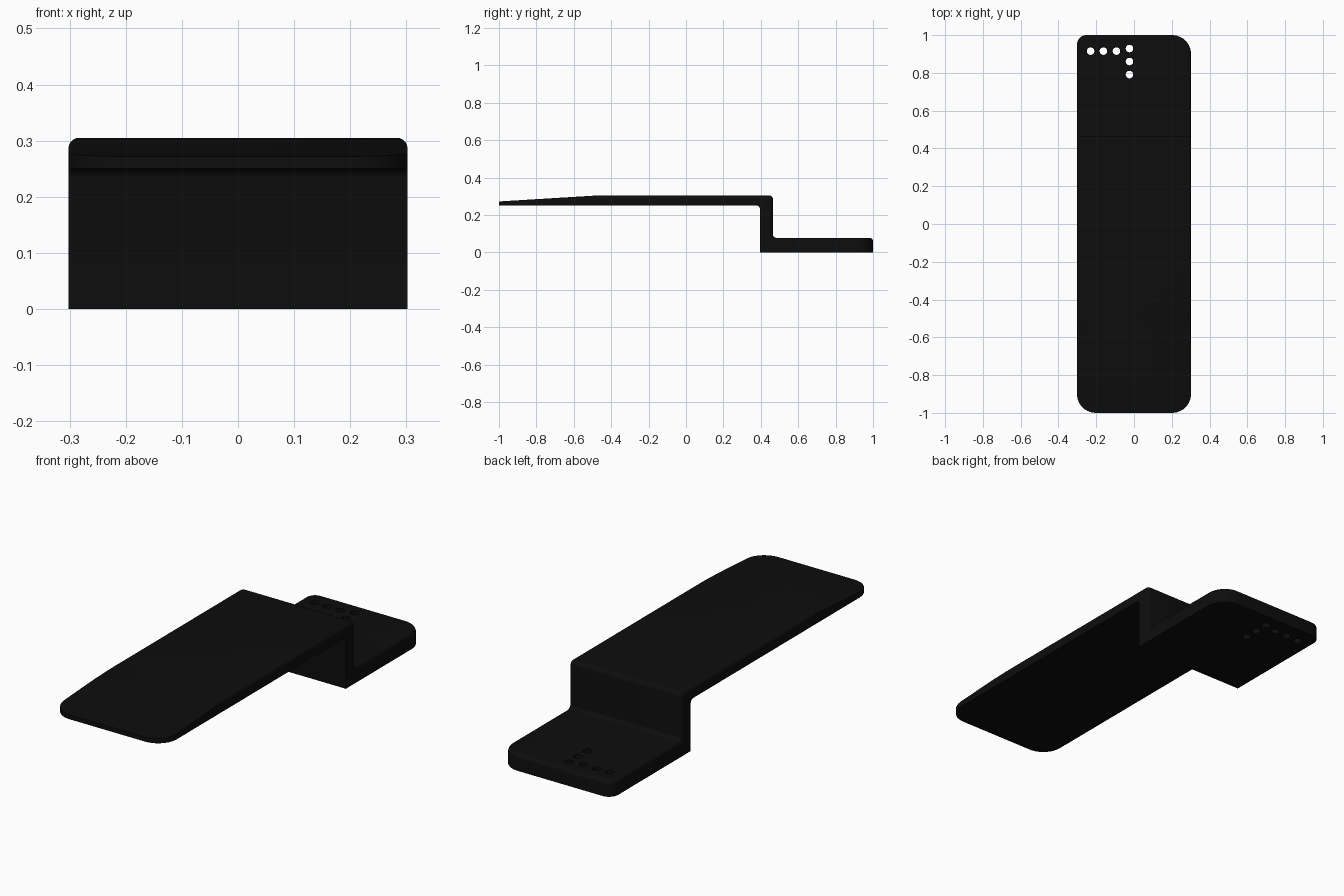
import bpy, bmesh
from math import sin, cos, pi
from mathutils import Vector

cube = bpy.data.objects.get("Cube")
if cube:
    bpy.data.objects.remove(cube, do_unlink=True)

HALF_W = 0.302
SEAT_TOP, SEAT_BOTTOM = 0.305, 0.25
FOOT_TOP = 0.077
WALL_FRONT, WALL_BACK = 0.395, 0.465
RIM = 0.018

black = bpy.data.materials.new("matte_black")
black.use_nodes = True
colour = (0.004, 0.004, 0.004, 1)
black.diffuse_color = colour
black.node_tree.nodes["Principled BSDF"].inputs["Base Color"].default_value = colour


def fillet(prev, corner, nxt, radius, steps=6):
    """Points of a round over a right-angled profile corner."""
    a = (Vector(prev) - Vector(corner)).normalized()
    b = (Vector(nxt) - Vector(corner)).normalized()
    centre = Vector(corner) + (a + b) * radius
    angles = [i / steps * pi / 2 for i in range(steps + 1)]
    return [centre - b * radius * cos(t) - a * radius * sin(t) for t in angles]


# Stepped side profile: (y, z, fillet radius)
corners = [(-1, SEAT_BOTTOM, 0), (WALL_FRONT, SEAT_BOTTOM, 0.018),
           (WALL_FRONT, 0, 0), (1, 0, 0), (1, FOOT_TOP, 0),
           (WALL_BACK, FOOT_TOP, 0.018), (WALL_BACK, SEAT_TOP, 0.022),
           (-1, SEAT_TOP, 0)]
profile = []
for i, (y, z, r) in enumerate(corners):
    if r:
        profile += fillet(corners[i - 1][:2], (y, z), corners[(i + 1) % len(corners)][:2], r)
    else:
        profile.append(Vector((y, z)))

bm = bmesh.new()
side = bm.faces.new([bm.verts.new((-HALF_W, p.x, p.y)) for p in profile])
ext = bmesh.ops.extrude_face_region(bm, geom=[side])
bmesh.ops.translate(bm, vec=(2 * HALF_W, 0, 0),
                    verts=[v for v in ext["geom"] if isinstance(v, bmesh.types.BMVert)])
bmesh.ops.recalc_face_normals(bm, faces=bm.faces)


# Rounded plan corners, one of them tighter
def round_corner(sx, sy, radius):
    edges = [e for e in bm.edges
             if all(abs(v.co.x - sx * HALF_W) < 1e-4 and abs(v.co.y - sy) < 1e-4 for v in e.verts)]
    bmesh.ops.bevel(bm, geom=edges, offset=radius, segments=10, profile=0.5,
                    affect='EDGES', clamp_overlap=False)


for sx, sy, radius in [(-1, -1, 0.1), (1, -1, 0.1), (1, 1, 0.1), (-1, 1, 0.05)]:
    round_corner(sx, sy, radius)
bm.normal_update()


# Softened upper rim
def is_step(f):
    return f.normal.y > 0.9 and abs(f.calc_center_median().y - WALL_BACK) < 0.01


def is_upper(f):
    return f.normal.z > 0.01 or is_step(f)


def is_wall(f):
    return abs(f.normal.z) < 0.01 and not is_step(f)


rim = []
for e in bm.edges:
    f, g = e.link_faces
    if (is_upper(f) and is_wall(g)) or (is_upper(g) and is_wall(f)):
        rim.append(e)
bmesh.ops.bevel(bm, geom=rim, offset=RIM, segments=5, profile=0.5,
                affect='EDGES', clamp_overlap=False)

# Sloping cut that thins the front lip
slope = Vector((0, -1, 0.272)) - Vector((0, -0.46, SEAT_TOP))
cut = bmesh.ops.bisect_plane(bm, geom=bm.verts[:] + bm.edges[:] + bm.faces[:], dist=1e-6,
                             plane_co=(0, -0.46, SEAT_TOP),
                             plane_no=(0, slope.z, -slope.y), clear_outer=True)
bmesh.ops.holes_fill(bm, edges=[e for e in bm.edges if e.is_boundary], sides=0)
bmesh.ops.recalc_face_normals(bm, faces=bm.faces)

mesh = bpy.data.meshes.new("stepped_plate")
bm.to_mesh(mesh)
bm.free()
mesh.materials.append(black)
plate = bpy.data.objects.new("stepped_plate", mesh)
bpy.context.collection.objects.link(plate)

# Small round holes through the foot
holes = [(x, 0.915) for x in (-0.23, -0.162, -0.093)]
holes += [(-0.024, y) for y in (0.929, 0.86, 0.791)]
bm = bmesh.new()
for x, y in holes:
    made = bmesh.ops.create_cone(bm, cap_ends=True, segments=24, radius1=0.02, radius2=0.02, depth=0.3)
    bmesh.ops.translate(bm, verts=made["verts"], vec=(x, y, 0))
cut_mesh = bpy.data.meshes.new("hole_cutter")
bm.to_mesh(cut_mesh)
bm.free()
cut_mesh.materials.append(black)
cutter = bpy.data.objects.new("hole_cutter", cut_mesh)
bpy.context.collection.objects.link(cutter)
cutter.hide_render = True

bpy.ops.object.select_all(action='DESELECT')
plate.select_set(True)
bpy.context.view_layer.objects.active = plate
drill = plate.modifiers.new("drill_holes", 'BOOLEAN')
drill.operation = 'DIFFERENCE'
drill.solver = 'EXACT'
drill.object = cutter
bpy.ops.object.modifier_apply(modifier=drill.name)
bpy.data.objects.remove(cutter, do_unlink=True)
bpy.ops.object.shade_smooth_by_angle(angle=pi / 6)
